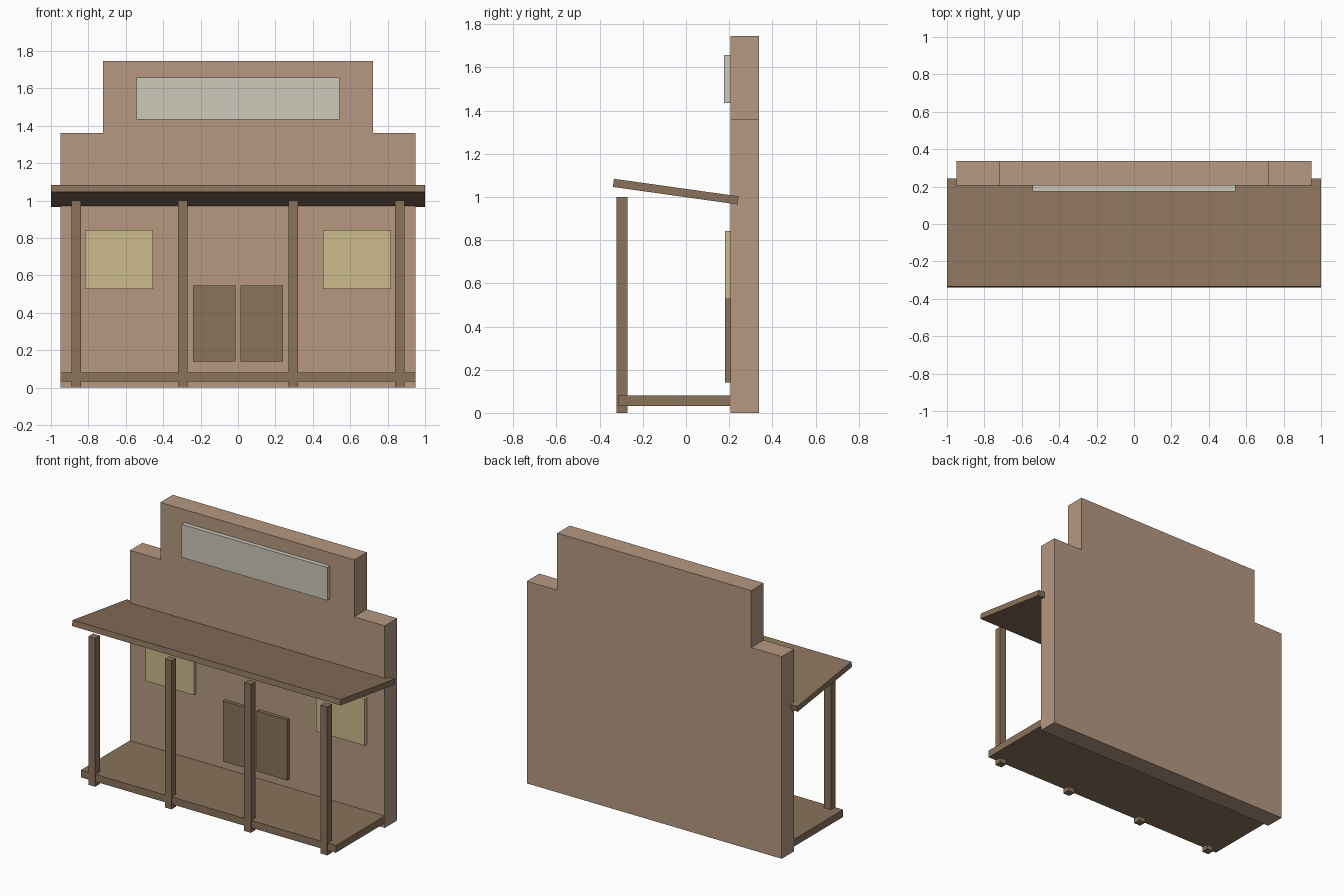
import bpy
import bmesh
import math
from mathutils import Matrix

cube = bpy.data.objects.get("Cube")
if cube:
    bpy.data.objects.remove(cube, do_unlink=True)


def linear(c):
    c /= 255
    return c / 12.92 if c <= 0.04045 else ((c + 0.055) / 1.055) ** 2.4


def material(name, r, g, b):
    col = (linear(r), linear(g), linear(b), 1)
    m = bpy.data.materials.new(name)
    m.use_nodes = True
    m.diffuse_color = col
    m.node_tree.nodes["Principled BSDF"].inputs["Base Color"].default_value = col
    return m


plaster = material("tan plaster", 182, 153, 129)
wood = material("brown wood", 138, 115, 91)
board = material("pale sign board", 204, 200, 186)
glass = material("yellow window", 204, 187, 138)


def finish(name, bm, mat):
    bmesh.ops.recalc_face_normals(bm, faces=bm.faces)
    me = bpy.data.meshes.new(name)
    bm.to_mesh(me)
    bm.free()
    me.materials.append(mat)
    ob = bpy.data.objects.new(name, me)
    bpy.context.collection.objects.link(ob)
    return ob


def box(name, x, y, z, mat):
    """Box spanning the given (low, high) range on each axis."""
    spans = (x, y, z)
    size = Matrix.Diagonal([b - a for a, b in spans] + [1])
    bm = bmesh.new()
    bmesh.ops.create_cube(bm, size=1, matrix=size)
    ob = finish(name, bm, mat)
    ob.location = [(a + b) / 2 for a, b in spans]
    return ob


# Stepped false-front wall, extruded from its outline
FRONT, BACK = 0.205, 0.338
half = [(0.95, 0), (0.95, 1.362), (0.723, 1.362), (0.723, 1.746)]
outline = half + [(-x, z) for x, z in reversed(half)]
bm = bmesh.new()
face = bm.faces.new([bm.verts.new((x, FRONT, z)) for x, z in outline])
new = bmesh.ops.extrude_face_region(bm, geom=[face])["geom"]
bmesh.ops.translate(bm, vec=(0, BACK - FRONT, 0),
                    verts=[v for v in new if isinstance(v, bmesh.types.BMVert)])
finish("facade_wall", bm, plaster)

# Sign board
box("sign_board", (-0.543, 0.543), (0.175, 0.22), (1.435, 1.658), board)

# Porch floor and tilted awning roof
box("porch_floor", (-0.95, 0.95), (-0.316, 0.215), (0.032, 0.081), wood)
roof = box("awning_roof", (-1, 1), (-0.339, 0.244), (1.006, 1.044), wood)
roof.rotation_euler.x = math.radians(-8)

# Windows, swing doors and posts, mirrored left and right
for side, s in (("left", 1), ("right", -1)):
    def span(a, b):
        return tuple(sorted((s * a, s * b)))

    box(side + "_window", span(0.455, 0.817), (0.181, 0.22), (0.528, 0.842), glass)
    box(side + "_door", span(0.013, 0.24), (0.181, 0.22), (0.14, 0.547), wood)
    for place, x in (("inner", 0.296), ("outer", 0.865)):
        box(f"{side}_{place}_post", span(x - 0.025, x + 0.025),
            (-0.321, -0.272), (0, 1), wood)
